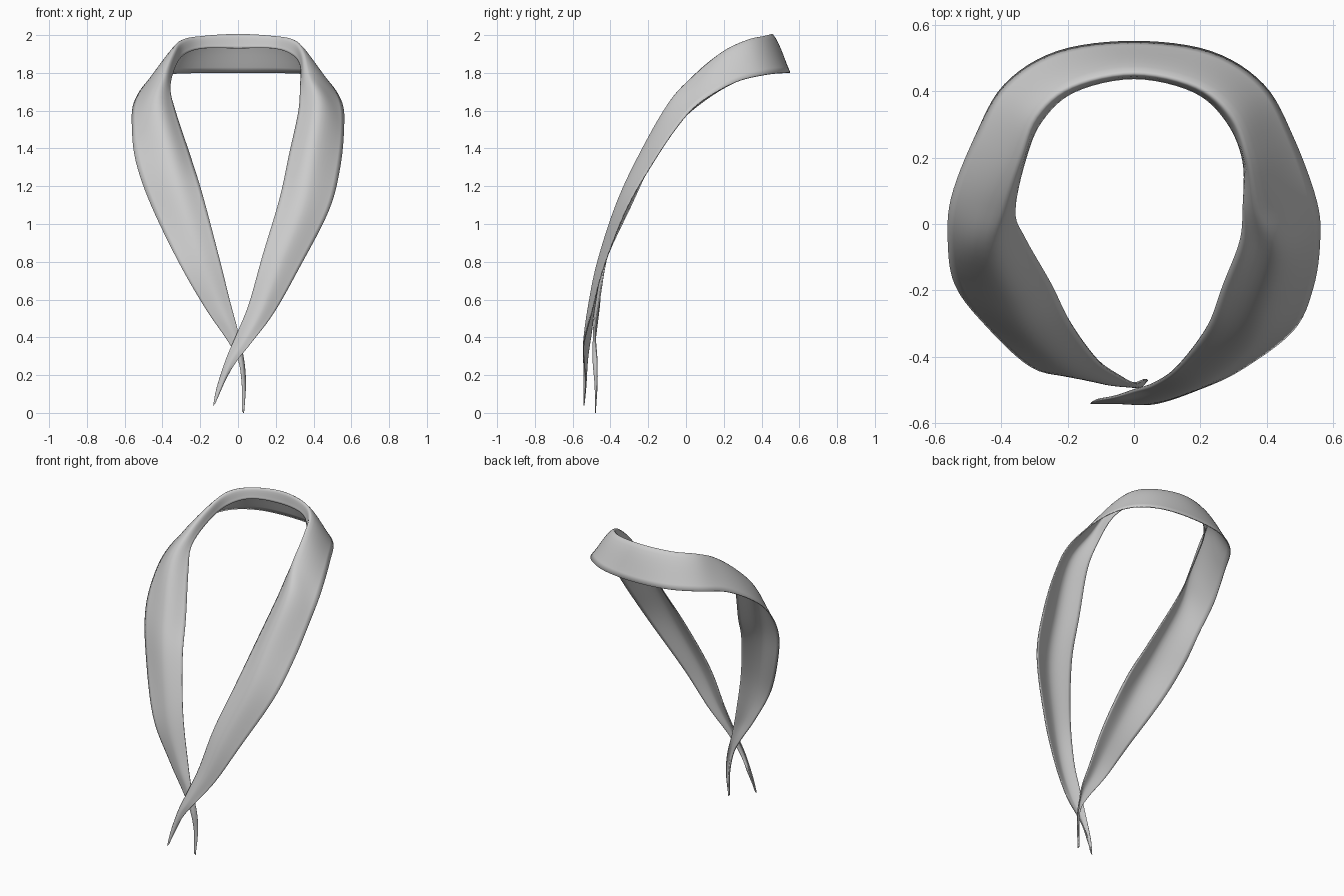
import bpy
import bmesh
from mathutils import Vector

if "Cube" in bpy.data.objects:
    bpy.data.objects.remove(bpy.data.objects["Cube"])

# Each station across the cloth: inner edge, crest, outer edge (hundredths)
neck = [
    ((0, 44, 193), (0, 46, 200), (0, 55, 180)),
    ((18, 40, 193), (19, 42, 199), (23, 52, 180)),
    ((28, 31, 190), (30, 33, 197), (39, 42, 179)),
    ((33, 19, 184), (35, 20, 191), (48, 26, 175)),
]
right_front = [
    ((-36, 4, 172), (-40, 5, 179), (-55, 8, 164)),
    ((-33, -4, 159), (-43, -8, 164), (-56, -6, 151)),
    ((-25, -18, 135), (-37, -23, 138), (-54, -18, 133)),
    ((-19, -30, 116), (-31, -34, 115), (-46, -29, 110)),
    ((-11, -41, 86), (-20, -44, 83), (-31, -43, 79)),
    ((-4, -46, 58), (-9, -48, 55), (-17, -46, 55)),
    ((0, -48, 43), (-2, -49, 40), (-6, -48, 39)),
    ((3, -47, 28), (2, -49, 27), (0, -49, 28)),
    ((4, -47, 15), (3, -48, 14), (2, -48, 15)),
    ((3, -48, 0), (3, -48, 0), (2, -48, 1)),
]
left_front = [
    ((33, 5, 172), (38, 5, 179), (55, 7, 164)),
    ((32, -5, 159), (43, -9, 164), (56, -5, 151)),
    ((27, -18, 136), (39, -25, 136), (54, -19, 130)),
    ((22, -31, 113), (34, -37, 110), (48, -32, 107)),
    ((13, -43, 83), (22, -47, 79), (32, -44, 76)),
    ((6, -48, 58), (12, -52, 54), (19, -50, 53)),
    ((0, -50, 43), (3, -54, 38), (7, -54, 37)),
    ((-6, -52, 29), (-4, -54, 27), (-1, -54, 27)),
    ((-11, -53, 14), (-9, -54, 14), (-7, -53, 17)),
    ((-13, -54, 4), (-13, -54, 4), (-12, -54, 5)),
]


def vectors(station, side=1):
    return [Vector((x * side, y, z)) / 100 for x, y, z in station]


def catmull(a, b, c, d, t):
    return (2 * b + (c - a) * t + (2 * a - 5 * b + 4 * c - d) * t**2
            + (3 * b - a - 3 * c + d) * t**3) / 2


def refine(stations, steps):
    """Smooth the three guide lines along the length of the cloth."""
    result = []
    last = len(stations) - 1
    for i in range(last):
        near = [stations[max(0, min(last, i + k))] for k in (-1, 0, 1, 2)]
        for s in range(steps):
            result.append([catmull(*guides, s / steps) for guides in zip(*near)])
    return result + [stations[-1]]


def hermite(a, b, start, end, t):
    return (a * (2 * t**3 - 3 * t**2 + 1) + start * (t**3 - 2 * t**2 + t)
            + b * (3 * t**2 - 2 * t**3) + end * (t**3 - t**2))


def section(station, count):
    """Rounded fold at the crest, then a nearly flat fall to the outer edge."""
    inner, crest, outer = station
    across = (outer - inner).normalized()
    fold, fall = crest - inner, outer - crest
    turn_in, turn_out = across * fold.length, across * fall.length * 0.7
    points = [hermite(inner, crest, fold, turn_in, k / count) for k in range(count)]
    points += [hermite(crest, outer, turn_out, fall, k / count) for k in range(count + 1)]
    return points


# One continuous strip from the right tip, round the neck, to the left tip
stations = [vectors(s) for s in reversed(right_front)]
stations += [vectors(s, -1) for s in reversed(neck[1:])]
stations += [vectors(s) for s in neck + left_front]

bm = bmesh.new()
rows = [[bm.verts.new(p) for p in section(s, 7)] for s in refine(stations, 6)]
for row, following in zip(rows, rows[1:]):
    for k in range(len(row) - 1):
        bm.faces.new((row[k], row[k + 1], following[k + 1], following[k]))
for face in bm.faces:
    face.smooth = True
mesh = bpy.data.meshes.new("neckerchief")
bm.normal_update()
bm.to_mesh(mesh)
bm.free()
neckerchief = bpy.data.objects.new("neckerchief", mesh)
bpy.context.collection.objects.link(neckerchief)

# Thin cloth
cloth = neckerchief.modifiers.new("cloth_thickness", "SOLIDIFY")
cloth.thickness = 0.006
cloth.offset = 0

grey = bpy.data.materials.new("light_grey_cloth")
grey.use_nodes = True
colour = (0.6, 0.6, 0.6, 1)
grey.diffuse_color = colour
grey.node_tree.nodes["Principled BSDF"].inputs["Base Color"].default_value = colour
mesh.materials.append(grey)
